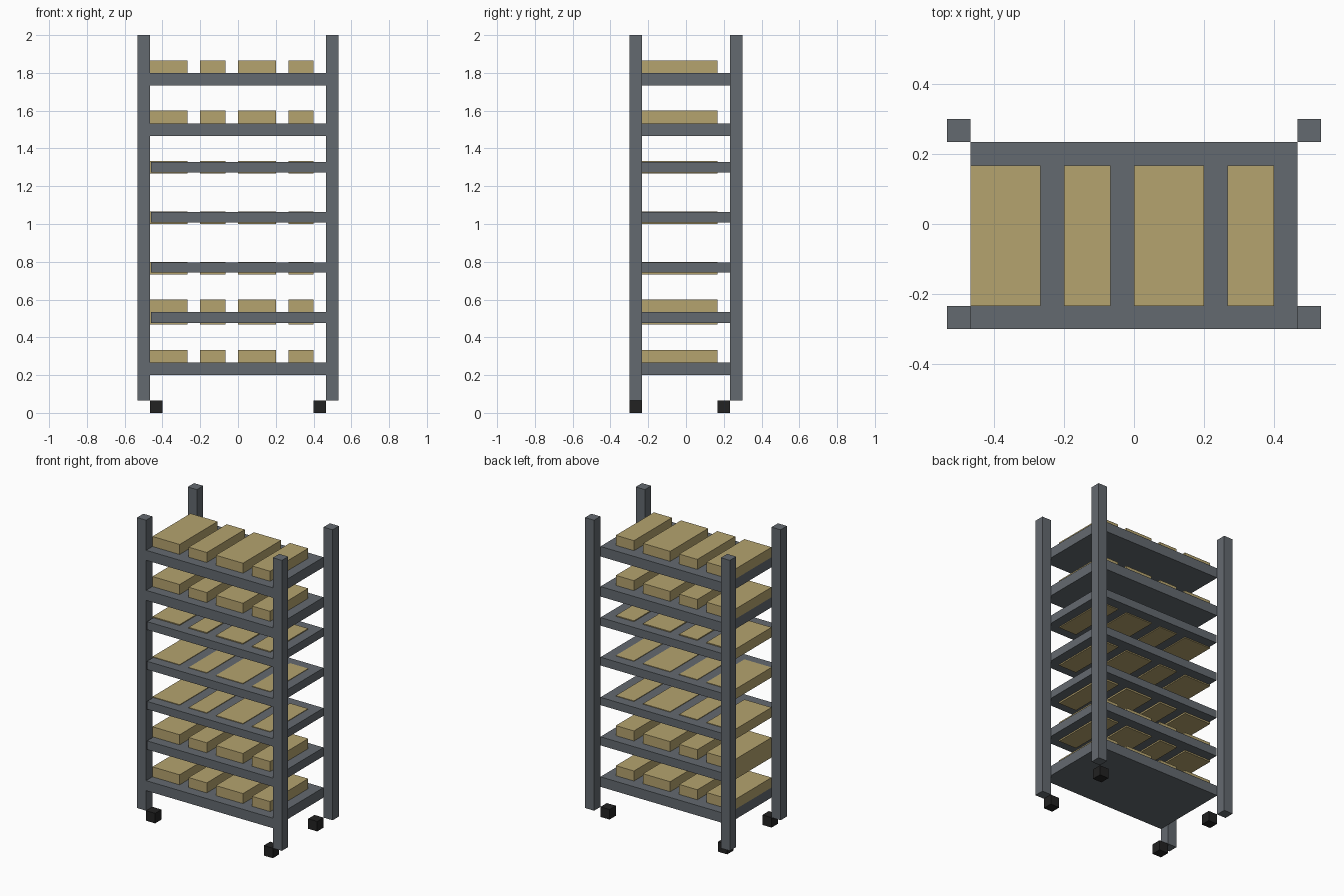
import bpy
import bmesh

if "Cube" in bpy.data.objects:
    bpy.data.objects.remove(bpy.data.objects["Cube"])

U = 1 / 15  # the rack is laid out on a 1/15 unit module


def material(name, rgb):
    m = bpy.data.materials.new(name)
    m.diffuse_color = (*rgb, 1)
    m.use_nodes = True
    m.node_tree.nodes["Principled BSDF"].inputs["Base Color"].default_value = m.diffuse_color
    return m


STEEL = material("steel_grey", (0.127, 0.144, 0.162))
TAN = material("cardboard_tan", (0.462, 0.366, 0.156))
BLACK = material("caster_black", (0.016, 0.016, 0.016))


def box(name, x, y, z, mat):
    """Axis-aligned box from (min, max) pairs."""
    bm = bmesh.new()
    bmesh.ops.create_cube(bm, size=1)
    for v in bm.verts:
        v.co = [r[0] if c < 0 else r[1] for c, r in zip(v.co, (x, y, z))]
    mesh = bpy.data.meshes.new(name)
    bm.to_mesh(mesh)
    bm.free()
    mesh.materials.append(mat)
    ob = bpy.data.objects.new(name, mesh)
    bpy.context.collection.objects.link(ob)
    return ob


# corner posts
for side, x in (("left", -8 * U), ("right", 7 * U)):
    for end, y in (("front", -4.5 * U), ("back", 3.5 * U)):
        box(f"{end}_{side}_post", (x, x + U), (y, y + U), (U, 30 * U), STEEL)

# block casters, set inward from the posts
for side, x in (("left", -7 * U), ("right", 6 * U)):
    for end, y in (("front", -4.5 * U), ("back", 2.5 * U)):
        box(f"{end}_{side}_caster", (x, x + U), (y, y + U), (0, U), BLACK)

# shelves: bottom, top, left edge, then bottom and top of the cartons on it
levels = [
    (3 * U, 4 * U, -7 * U, 4 * U, 5 * U),
    (0.476, 8 * U, -0.46, 7 * U, 9 * U),
    (0.744, 0.796, -0.46, 11 * U, 12 * U),
    (1.008, 1.063, -0.46, 15 * U, 16 * U),
    (1.273, 1.327, -0.46, 19 * U, 20 * U),
    (22 * U, 23 * U, -7 * U, 23 * U, 24 * U),
    (26 * U, 27 * U, -7 * U, 27 * U, 28 * U),
]
cartons = [(-7, -4), (-3, -1), (0, 3), (4, 6)]
for i, (z0, z1, left, c0, c1) in enumerate(levels, 1):
    box(f"shelf_{i}", (left, 7 * U), (-4.5 * U, 3.5 * U), (z0, z1), STEEL)
    for j, (a, b) in enumerate(cartons, 1):
        box(f"carton_{i}_{j}", (a * U, b * U), (-3.5 * U, 2.5 * U), (c0, c1), TAN)
